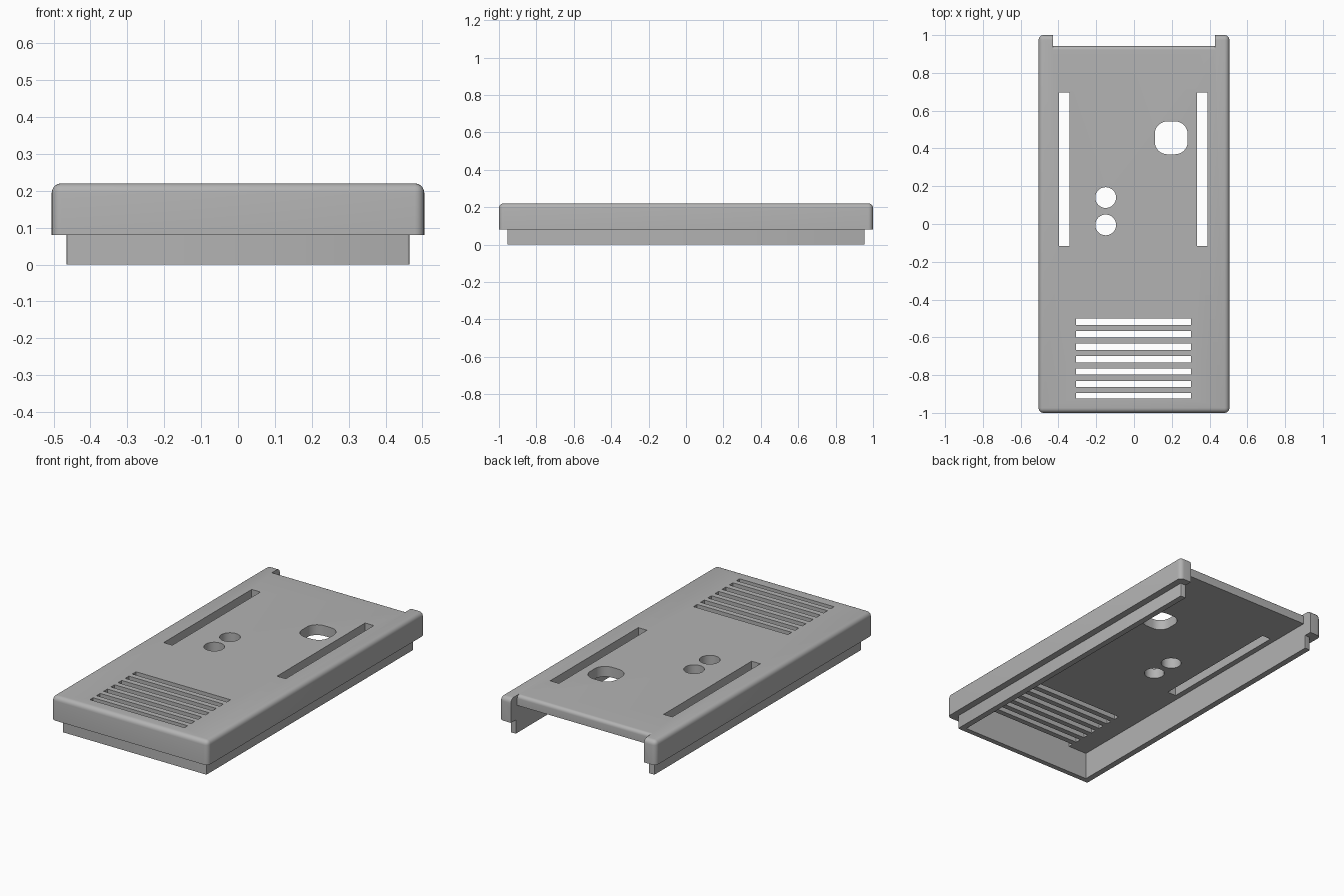
import bpy, bmesh, math
from mathutils import Vector

cube = bpy.data.objects.get("Cube")
if cube:
    bpy.data.objects.remove(cube, do_unlink=True)

grey = bpy.data.materials.new("matte_grey")
grey.use_nodes = True
colour = (0.45, 0.45, 0.45, 1)
grey.diffuse_color = colour
grey.node_tree.nodes["Principled BSDF"].inputs["Base Color"].default_value = colour


def prism(name, outline, direction):
    """Extrude a closed outline of 3D points along a direction."""
    bm = bmesh.new()
    face = bm.faces.new([bm.verts.new(p) for p in outline])
    new = bmesh.ops.extrude_face_region(bm, geom=[face])["geom"]
    verts = [v for v in new if isinstance(v, bmesh.types.BMVert)]
    bmesh.ops.translate(bm, verts=verts, vec=Vector(direction))
    bmesh.ops.recalc_face_normals(bm, faces=bm.faces)
    mesh = bpy.data.meshes.new(name)
    bm.to_mesh(mesh)
    bm.free()
    mesh.materials.append(grey)
    obj = bpy.data.objects.new(name, mesh)
    bpy.context.collection.objects.link(obj)
    return obj


def box(name, x0, x1, y0, y1, z0, z1):
    corners = [(x0, y0, z0), (x1, y0, z0), (x1, y1, z0), (x0, y1, z0)]
    return prism(name, corners, (0, 0, z1 - z0))


def rounded(x, y, half, radius, steps=8):
    """Square hole outline with rounded corners; a circle when radius == half."""
    points = []
    flat = half - radius
    for i, (sx, sy) in enumerate([(1, 1), (-1, 1), (-1, -1), (1, -1)]):
        for k in range(steps + (flat > 0)):
            a = math.pi / 2 * (i + k / steps)
            points.append((x + sx * flat + radius * math.cos(a),
                           y + sy * flat + radius * math.sin(a), 0.12))
    return points


def round_edges(obj, width, segments, keep):
    bm = bmesh.new()
    bm.from_mesh(obj.data)
    edges = [e for e in bm.edges if keep(e)]
    bmesh.ops.bevel(bm, geom=edges, offset=width, segments=segments,
                    profile=0.5, affect='EDGES')
    bm.to_mesh(obj.data)
    bm.free()


def combine(target, other, operation):
    mod = target.modifiers.new("combine", 'BOOLEAN')
    mod.operation = operation
    mod.solver = 'EXACT'
    mod.object = other
    bpy.context.view_layer.objects.active = target
    bpy.ops.object.modifier_apply(modifier=mod.name)
    bpy.data.objects.remove(other, do_unlink=True)


def upright(e):
    return abs(e.verts[0].co.z - e.verts[1].co.z) > 0.01


# Outer cover, rounded everywhere except its lower rim
TOP, CEILING, INNER = 0.22, 0.16, 0.43
cover = box("case_cover", -0.505, 0.505, -1, 1, 0.08, TOP)
round_edges(cover, 0.026, 5, lambda e: max(v.co.z for v in e.verts) > 0.1)

# Inset lip under the cover
lip = box("lip", -0.465, 0.465, -0.955, 0.955, 0, 0.12)
round_edges(lip, 0.006, 2, upright)
combine(cover, lip, 'UNION')

# Hollow inside, open at the back
combine(cover, box("cavity", -INNER, INNER, -0.925, 1.1, -0.1, CEILING), 'DIFFERENCE')

# Back notch between two posts, leaving a rounded edge on the top plate
back, r = 0.942, 0.02
profile = [(-INNER, 1.1, 0.1), (-INNER, back, 0.1)]
for k in range(6):
    a = math.pi / 2 * k / 5
    profile.append((-INNER, back - r + r * math.cos(a), TOP - r + r * math.sin(a)))
profile += [(-INNER, back - r, 0.3), (-INNER, 1.1, 0.3)]
combine(cover, prism("notch", profile, (2 * INNER, 0, 0)), 'DIFFERENCE')

# Long side slots
for x in (-0.37, 0.362):
    combine(cover, box("slot", x - 0.028, x + 0.028, -0.117, 0.695, 0.12, 0.3), 'DIFFERENCE')

# Vent slots near the front; the last one stops at the front wall
for i in range(7):
    y = -0.517 - 0.066 * i
    combine(cover, box("vent", -0.308, 0.302, max(y - 0.017, -0.925), y + 0.017, 0.12, 0.3),
            'DIFFERENCE')

# Two round holes and one large rounded hole
for x, y, half, radius in [(-0.15, 0.14, 0.055, 0.055), (-0.15, -0.005, 0.055, 0.055),
                           (0.197, 0.456, 0.087, 0.066)]:
    combine(cover, prism("hole", rounded(x, y, half, radius), (0, 0, 0.2)), 'DIFFERENCE')

bpy.ops.object.select_all(action='DESELECT')
cover.select_set(True)
bpy.context.view_layer.objects.active = cover
bpy.ops.object.shade_smooth_by_angle(angle=math.radians(35))
